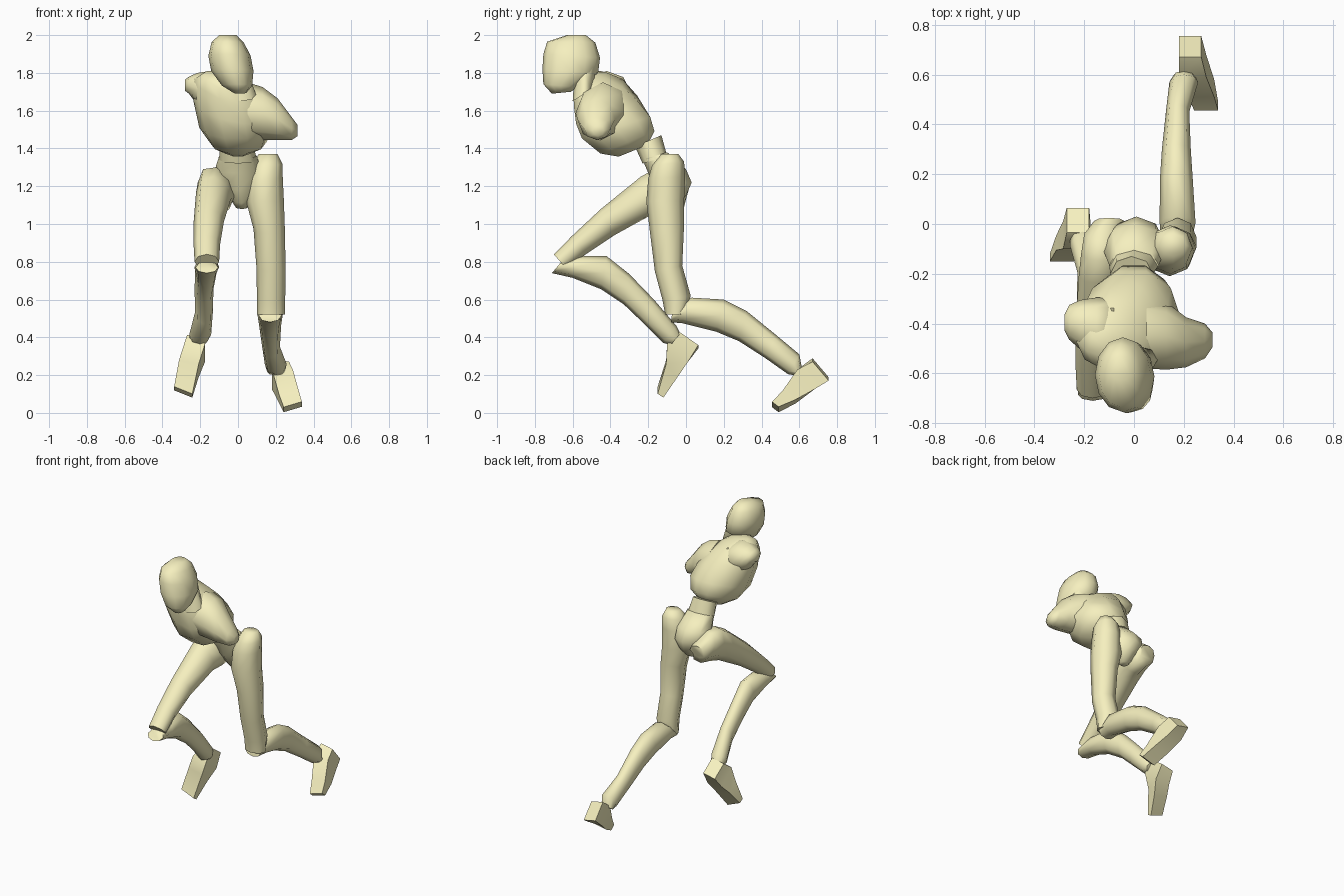
import bpy, bmesh, math
from mathutils import Vector

skin = bpy.data.materials.new("pale_yellow")
skin.diffuse_color = (0.92, 0.87, 0.52, 1)


def loft(name, rings, sides=8, sharp=62):
    """Skin a closed body through rings given as (centre, half axis u, half axis v)."""
    bm = bmesh.new()
    turn, scale = (math.pi / 4, 1.414) if sides == 4 else (0, 1)
    loops = []
    for c, u, v in rings:
        angles = [2 * math.pi * i / sides + turn for i in range(sides)]
        loops.append([bm.verts.new(c + scale * (math.cos(a) * u + math.sin(a) * v)) for a in angles])
    for lo, hi in zip(loops, loops[1:]):
        for i in range(sides):
            j = (i + 1) % sides
            bm.faces.new((lo[i], lo[j], hi[j], hi[i]))
    bm.faces.new(loops[0])
    bm.faces.new(loops[-1])
    bmesh.ops.recalc_face_normals(bm, faces=bm.faces)
    mesh = bpy.data.meshes.new(name)
    bm.to_mesh(mesh)
    bm.free()
    mesh.materials.append(skin)
    ob = bpy.data.objects.new(name, mesh)
    bpy.context.collection.objects.link(ob)
    bpy.ops.object.select_all(action='DESELECT')
    ob.select_set(True)
    bpy.context.view_layer.objects.active = ob
    bpy.ops.object.shade_smooth_by_angle(angle=math.radians(sharp))


def body(name, sections, sides=8):
    """Sections: y, z of one edge, y, z of the opposite edge, x centre, half width, roll."""
    rings = []
    for y1, z1, y2, z2, x, w, *roll in sections:
        r = roll[0] if roll else 0
        a, b = Vector((x, y1, z1)), Vector((x, y2, z2))
        rings.append(((a + b) / 2, Vector((w, 0, w * r)), (a - b) / 2))
    loft(name, rings, sides)


def shoulder(name, sections):
    """Sections across x: x, y, z, half depth, half height."""
    loft(name, [(Vector((x, y, z)), Vector((0, hy, 0)), Vector((0, 0, hz)))
                for x, y, z, hy, hz in sections], 8, 80)


# Head and neck
body("head", [(-.71, 1.69, -.61, 1.70, .01, .035), (-.755, 1.74, -.57, 1.725, -.005, .08),
              (-.76, 1.82, -.465, 1.80, -.03, .112), (-.755, 1.90, -.455, 1.88, -.045, .112),
              (-.735, 1.965, -.48, 1.96, -.055, .085), (-.63, 2.0, -.53, 2.0, -.055, .045)], 12)
body("neck", [(-.60, 1.65, -.49, 1.72, .02, .075), (-.59, 1.80, -.48, 1.83, -.01, .06)])

# Chest with sloping shoulders
body("chest", [(-.36, 1.355, -.20, 1.42, 0, .07), (-.46, 1.37, -.16, 1.495, 0, .15),
               (-.56, 1.45, -.18, 1.57, -.01, .195), (-.59, 1.54, -.25, 1.67, -.03, .205, -.2),
               (-.60, 1.64, -.33, 1.75, -.04, .195, -.35), (-.60, 1.70, -.42, 1.79, -.05, .14, -.35),
               (-.59, 1.75, -.48, 1.80, -.05, .07, -.3)], 10)
shoulder("right_shoulder", [(-.08, -.43, 1.70, .13, .09), (-.15, -.42, 1.70, .125, .11),
                            (-.215, -.405, 1.715, .10, .085), (-.26, -.395, 1.735, .07, .045),
                            (-.28, -.395, 1.735, .03, .03)])
shoulder("left_shoulder", [(.05, -.44, 1.60, .14, .15), (.13, -.45, 1.585, .135, .14),
                           (.21, -.475, 1.555, .10, .11), (.285, -.47, 1.505, .07, .06),
                           (.315, -.465, 1.495, .03, .03)])

# Waist and pelvis
body("waist", [(-.27, 1.41, -.13, 1.47, -.01, .085), (-.23, 1.32, -.10, 1.36, 0, .10)])
body("pelvis", [(-.23, 1.34, -.10, 1.38, 0, .10), (-.20, 1.27, 0, 1.29, 0, .125),
                (-.17, 1.18, .03, 1.22, .01, .11), (-.13, 1.11, 0, 1.15, .02, .06),
                (-.10, 1.08, -.05, 1.09, .02, .03)])

# Trailing leg
body("trailing_thigh", [(-.13, 1.37, -.04, 1.37, .16, .05), (-.18, 1.31, -.01, 1.33, .155, .08),
                        (-.20, 1.24, -.005, 1.25, .145, .092),
                        (-.21, 1.12, -.01, 1.12, .143, .10), (-.19, .95, -.01, 1.0, .165, .083),
                        (-.165, .75, -.02, .78, .175, .077), (-.125, .60, .025, .62, .175, .075),
                        (-.11, .52, 0, .52, .175, .075)])
body("trailing_shin", [(-.07, .55, -.08, .48, .17, .06), (.03, .61, -.02, .475, .175, .072),
                       (.20, .60, .16, .43, .17, .066), (.32, .54, .28, .38, .17, .058),
                       (.48, .41, .42, .29, .175, .047), (.60, .31, .54, .205, .20, .058),
                       (.615, .23, .57, .20, .20, .045)])
body("trailing_foot", [(.67, .28, .755, .18, .225, .045, -.2), (.59, .23, .68, .125, .235, .055),
                       (.51, .105, .58, .06, .27, .052, .2), (.455, .045, .49, .018, .29, .048, .3)], 4)

# Leading leg
body("leading_thigh", [(.025, 1.22, 0, 1.13, -.10, .06), (-.07, 1.29, -.01, 1.09, -.11, .09, -.4),
                       (-.15, 1.30, -.10, 1.07, -.115, .098, -.35),
                       (-.24, 1.25, -.18, 1.05, -.13, .092, -.2), (-.45, 1.08, -.38, .94, -.155, .08),
                       (-.60, .94, -.53, .84, -.165, .07), (-.70, .84, -.63, .76, -.165, .065)])
body("leading_shin", [(-.66, .80, -.71, .74, -.165, .06), (-.57, .83, -.60, .715, -.165, .065),
                      (-.42, .83, -.45, .655, -.17, .057), (-.30, .735, -.33, .575, -.18, .05),
                      (-.17, .60, -.22, .47, -.18, .047), (-.05, .46, -.12, .37, -.20, .058),
                      (-.03, .42, -.08, .36, -.205, .05)])
body("leading_foot", [(-.035, .42, .065, .35, -.225, .045, .2), (-.10, .365, .01, .27, -.23, .055),
                      (-.105, .27, -.045, .20, -.26, .052, -.2),
                      (-.15, .12, -.12, .10, -.29, .048, -.4)], 4)
